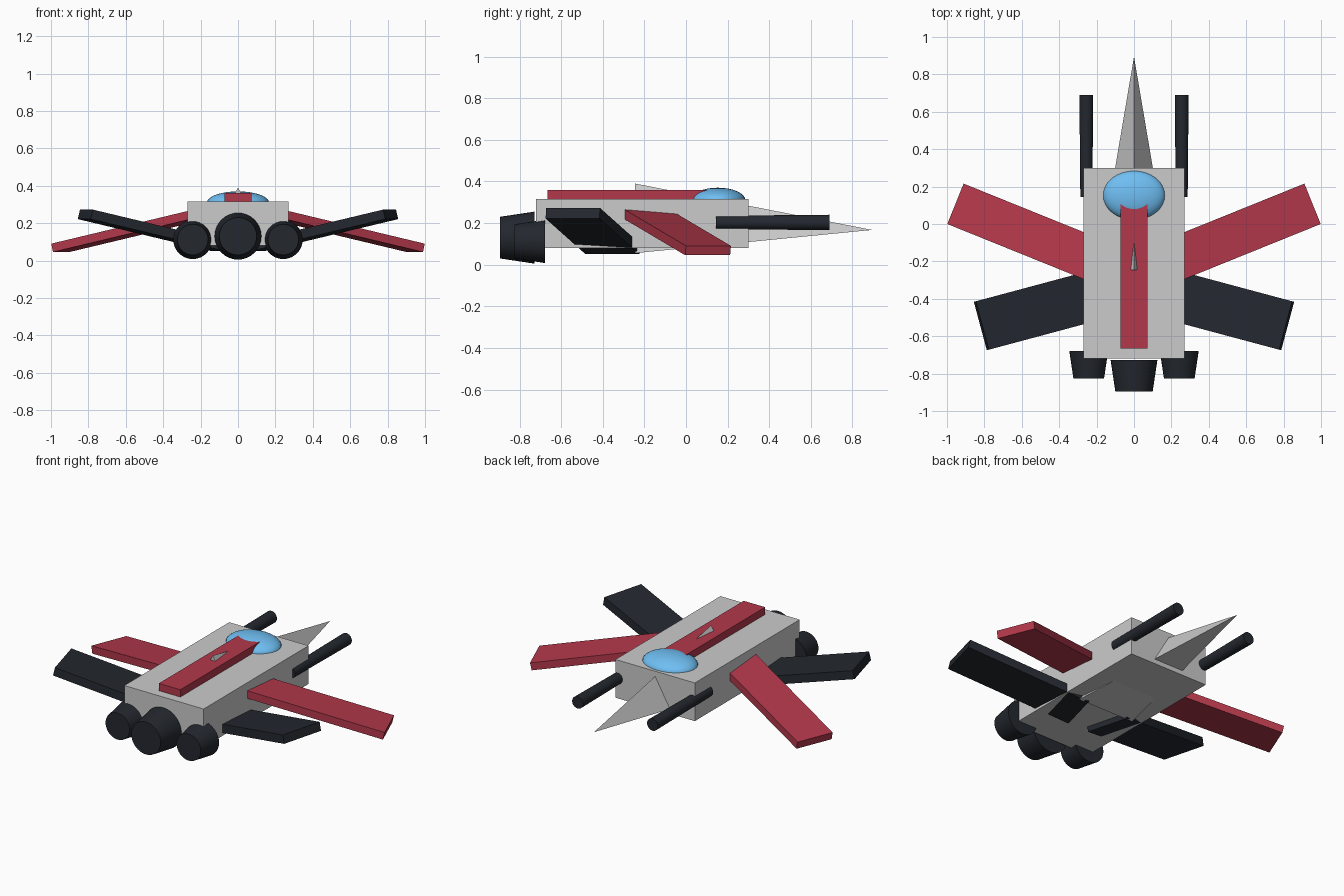
import bpy, bmesh
from math import radians
from mathutils import Matrix, Vector

if "Cube" in bpy.data.objects:
    bpy.data.objects.remove(bpy.data.objects["Cube"])


def material(name, rgb):
    m = bpy.data.materials.new(name)
    m.diffuse_color = (*rgb, 1)
    m.use_nodes = True
    m.node_tree.nodes["Principled BSDF"].inputs["Base Color"].default_value = m.diffuse_color
    return m


red = material("red_paint", (0.45, 0.04, 0.07))
dark = material("dark_metal", (0.017, 0.021, 0.028))
blue = material("canopy_glass", (0.16, 0.52, 0.90))


def finish(name, bm, mat=None, mirror=False, smooth=False):
    bmesh.ops.recalc_face_normals(bm, faces=bm.faces)
    me = bpy.data.meshes.new(name)
    bm.to_mesh(me)
    bm.free()
    ob = bpy.data.objects.new(name, me)
    bpy.context.collection.objects.link(ob)
    if mat:
        me.materials.append(mat)
    if smooth:
        bpy.context.view_layer.objects.active = ob
        ob.select_set(True)
        bpy.ops.object.shade_smooth_by_angle(angle=radians(35))
        ob.select_set(False)
    if mirror:
        ob.modifiers.new("mirror", 'MIRROR').use_axis[0] = True
    return ob


def box(name, lo, hi, mat=None, matrix=Matrix(), mirror=False):
    lo, hi = Vector(lo), Vector(hi)
    bm = bmesh.new()
    m = matrix @ Matrix.Translation((lo + hi) / 2) @ Matrix.Diagonal((*(hi - lo), 1))
    bmesh.ops.create_cube(bm, size=1, matrix=m)
    return finish(name, bm, mat, mirror)


def cone(name, x, z, y0, y1, r0, r1, sides, mat=None, mirror=False, smooth=True):
    # lies along y: radius r0 at y0, r1 at y1, first vertex pointing up
    bm = bmesh.new()
    m = Matrix.Translation((x, (y0 + y1) / 2, z)) @ Matrix.Rotation(radians(-90), 4, 'X')
    bmesh.ops.create_cone(bm, cap_ends=True, segments=sides, radius1=r0, radius2=r1,
                          depth=y1 - y0, matrix=m)
    top = max(bm.verts, key=lambda v: v.co.z).co
    if sides == 3 and abs(top.x - x) > 1e-4 or sides == 3 and top.z - z < r0 * 0.9:
        bmesh.ops.rotate(bm, verts=bm.verts, cent=(x, 0, z),
                         matrix=Matrix.Rotation(radians(180), 3, 'Y'))
    return finish(name, bm, mat, mirror, smooth)


def wing(name, tip, length, width, thick, yaw, droop, mat):
    m = (Matrix.Translation(tip) @ Matrix.Rotation(radians(yaw), 4, 'Z')
         @ Matrix.Rotation(radians(droop), 4, 'Y'))
    box(name, (-length, -width / 2, -thick / 2), (0, width / 2, thick / 2), mat, m, True)


# Fuselage, spine stripe and three-sided nose
box("fuselage", (-0.27, -0.72, 0.08), (0.27, 0.30, 0.315))
box("spine_stripe", (-0.073, -0.665, 0.26), (0.073, 0.14, 0.36), red)
cone("nose_spike", 0, 0.167, -0.245, 0.895, 0.223, 0, 3, smooth=False)

# Canopy
bm = bmesh.new()
bmesh.ops.create_uvsphere(bm, u_segments=32, v_segments=16, radius=1,
                          matrix=Matrix.Translation((0, 0.153, 0.31))
                          @ Matrix.Diagonal((0.166, 0.132, 0.06, 1)))
finish("canopy", bm, blue, smooth=True)

# Wings
wing("front_wing", (0.95, 0.106, 0.068), 0.85, 0.233, 0.046, 22, 12.5, red)
wing("rear_wing", (0.816, -0.544, 0.247), 0.76, 0.268, 0.052, -15, -13, dark)

# Cannons and engines
cone("cannon", 0.255, 0.203, 0.145, 0.69, 0.032, 0.037, 24, dark, True)
cone("centre_engine", 0, 0.13, -0.895, -0.728, 0.1, 0.125, 32, dark)
cone("side_engine", 0.242, 0.112, -0.825, -0.678, 0.082, 0.104, 32, dark, True)
